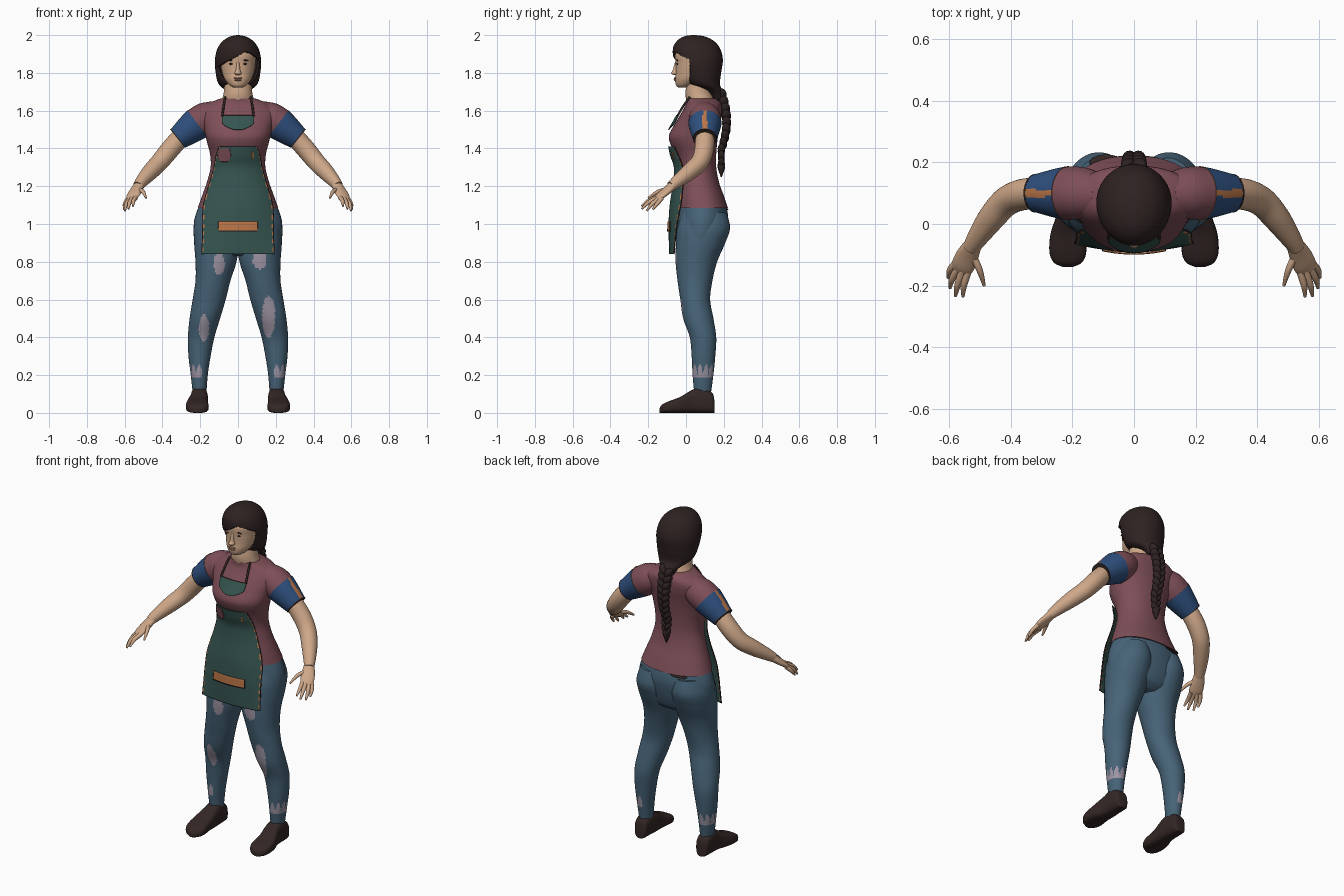
import bpy, bmesh, math
from mathutils import Vector

if "Cube" in bpy.data.objects:
    bpy.data.objects.remove(bpy.data.objects["Cube"])


def material(name, rgb):
    m = bpy.data.materials.new(name)
    m.use_nodes = True
    m.diffuse_color = (*rgb, 1)
    m.node_tree.nodes["Principled BSDF"].inputs["Base Color"].default_value = (*rgb, 1)
    return m


HAIR = material("dark hair", (.028, .016, .016))
SKIN = material("skin", (.62, .39, .25))
SHIRT = material("maroon cloth", (.21, .078, .097))
BLUE = material("blue sleeve", (.028, .08, .21))
JEANS = material("denim", (.062, .125, .185))
WORN = material("worn denim", (.34, .3, .37))
APRON = material("green apron", (.036, .09, .08))
ORANGE = material("orange trim", (.5, .18, .065))
SHOE = material("shoe leather", (.033, .02, .018))
LIP = material("lips", (.4, .2, .14))


def finish(name, bm, *mats):
    bmesh.ops.recalc_face_normals(bm, faces=bm.faces)
    me = bpy.data.meshes.new(name)
    bm.to_mesh(me)
    bm.free()
    for m in mats:
        me.materials.append(m)
    ob = bpy.data.objects.new(name, me)
    bpy.context.collection.objects.link(ob)
    return ob


def spline(rows, steps):
    """Smooth interpolation through rows of vectors."""
    out = []
    for i in range(len(rows) - 1):
        quad = [rows[max(i - 1, 0)], rows[i], rows[i + 1], rows[min(i + 2, len(rows) - 1)]]
        for s in range(steps):
            t = s / steps
            out.append([b + (c - a) * (t / 2) + (a * 2 - b * 5 + c * 4 - d) * (t * t / 2)
                        + (b * 3 - a - c * 3 + d) * (t ** 3 / 2) for a, b, c, d in zip(*quad)])
    return out + [rows[-1]]


def loft(name, rings, *mats, n=32, steps=5, e=1.0):
    """Skin over rings, each a centre and two half-axes."""
    bm = bmesh.new()
    power = lambda v: math.copysign(abs(v) ** e, v)
    loops = []
    for c, u, v in spline(rings, steps):
        angles = [2 * math.pi * k / n for k in range(n)]
        loops.append([bm.verts.new(c + u * power(math.cos(a)) + v * power(math.sin(a))) for a in angles])
    for a, b in zip(loops, loops[1:]):
        for k in range(n):
            bm.faces.new((a[k], a[(k + 1) % n], b[(k + 1) % n], b[k]))
    bm.faces.new(loops[0])
    bm.faces.new(loops[-1])
    return finish(name, bm, *mats)


def level(z, x0, x1, yf, yb):
    return [Vector(((x0 + x1) / 2, (yf + yb) / 2, z)), Vector(((x1 - x0) / 2, 0, 0)), Vector((0, (yb - yf) / 2, 0))]


def stack(name, rows, *mats, **kw):
    return loft(name, [level(z, -r, r, yf, yb) for z, r, yf, yb in rows], *mats, **kw)


def tube(name, pts, *mats, side=(.8, .55, 0), **kw):
    """Limb through points of x, y, z, width and optional thickness."""
    c = [Vector(p[:3]) for p in pts]
    rings = []
    for i, p in enumerate(pts):
        t = (c[min(i + 1, len(c) - 1)] - c[max(i - 1, 0)]).normalized()
        u = Vector(side)
        u = (u - t * u.dot(t)).normalized()
        rings.append([c[i], u * p[3], t.cross(u) * p[-1]])
    return loft(name, rings, *mats, **kw)


def blob(name, loc, scale, mat, turn=0):
    bpy.ops.mesh.primitive_uv_sphere_add(segments=20, ring_count=12, location=loc, rotation=(0, turn, 0))
    ob = bpy.context.object
    ob.name, ob.scale = name, scale
    ob.data.materials.append(mat)
    return ob


def sheet(name, rows, mats, cols, rule=None, steps=6, thick=.005, middle=0):
    """Cloth bent round the body; rows give z, half width, front y and bend radius."""
    bm = bmesh.new()
    grid = []
    for (r,) in spline([[Vector(row)] for row in rows], steps):
        z, w, yf, rx = r
        grid.append([bm.verts.new((middle + w * t, .06 - (.06 - yf) * math.sqrt(1 - ((middle + w * t) / rx) ** 2), z))
                     for t in cols])
    for j in range(len(grid) - 1):
        for k in range(len(cols) - 1):
            f = bm.faces.new((grid[j][k], grid[j][k + 1], grid[j + 1][k + 1], grid[j + 1][k]))
            if rule:
                f.material_index = rule(j, abs(cols[k] + cols[k + 1]) / 2)
    ob = finish(name, bm, *mats)
    m = ob.modifiers.new("thickness", "SOLIDIFY")
    m.thickness, m.offset = thick, 0
    return ob


# Shirt and hips
stack("shirt", [(1.085, .213, -.045, .222), (1.15, .19, -.045, .2), (1.22, .165, -.04, .175),
                (1.3, .145, -.04, .16), (1.37, .148, -.058, .16), (1.43, .163, -.085, .165),
                (1.47, .173, -.09, .17), (1.52, .185, -.065, .178), (1.57, .2, -.035, .187),
                (1.61, .195, -.012, .19), (1.64, .155, 0, .185), (1.665, .09, .0, .16)], SHIRT, n=48, e=.92)
stack("hips", [(.83, .12, 0, .14), (.86, .205, -.045, .18), (.92, .232, -.053, .205),
               (1, .234, -.05, .222), (1.05, .224, -.045, .222), (1.1, .205, -.04, .212)], JEANS, n=48)
blob("waistband_gap", (-.09, .2, 1.078), (.055, .026, .005), SHOE)

# Legs with worn patches, then shoes
worn_spots = [(-.18, .45, .028, .07), (.162, .51, .034, .11), (-.1, .79, .03, .06), (.115, .81, .036, .05)]
leg_rows = [(.09, .168, .238, .045, .13), (.2, .16, .25, .035, .145), (.3, .145, .262, .03, .155),
            (.4, .125, .265, .02, .16), (.5, .095, .256, -.015, .145), (.6, .065, .24, -.03, .128),
            (.7, .04, .225, -.045, .14), (.8, .008, .225, -.055, .165), (.9, -.006, .232, -.053, .208),
            (.98, 0, .228, -.045, .233), (1.06, .02, .2, -.02, .215)]
shoe_rows = [(.152, .02, .04), (.14, .038, .105), (.08, .044, .135), (.03, .047, .12), (-.03, .056, .085),
             (-.09, .06, .062), (-.125, .046, .045), (-.14, .015, .025)]
for s, tag in ((1, "left"), (-1, "right")):
    leg = loft(tag + "_trouser_leg", [level(z, s * a, s * b, yf, yb) for z, a, b, yf, yb in leg_rows],
               JEANS, WORN, n=64, steps=9)
    for f in leg.data.polygons:
        x, y, z = f.center
        spot = f.normal.y < -.15 and any(((x - a) / c) ** 2 + ((z - b) / d) ** 2 < 1 for a, b, c, d in worn_spots)
        around = math.atan2(y - .09, x - s * .205)
        fray = f.normal.x * s > -.3 and .19 < z < .2 + .06 * abs(math.sin(around * 5))
        f.material_index = int(spot or fray)
    loft(tag + "_shoe", [[Vector((s * (.205 + .01 * (y < 0)), y, h / 2)), Vector((w, 0, 0)), Vector((0, 0, h / 2))]
                         for y, w, h in shoe_rows], SHOE, e=.65)

# Arms, sleeves and hands
fingers = [((.54, -.155, 1.142), (.553, -.2, 1.122), (.556, -.236, 1.095)),
           ((.557, -.15, 1.14), (.574, -.2, 1.113), (.58, -.234, 1.08)),
           ((.57, -.14, 1.137), (.592, -.18, 1.105), (.598, -.208, 1.07)),
           ((.58, -.128, 1.137), (.599, -.152, 1.108), (.604, -.175, 1.078)),
           ((.528, -.095, 1.185), (.502, -.15, 1.17), (.487, -.2, 1.138))]


def limb(name, pts, s, *mats, **kw):
    return tube(name, [(s * p[0], *p[1:]) for p in pts], *mats, side=(s * .8, .55, 0), **kw)


for s, tag in ((1, "left"), (-1, "right")):
    limb(tag + "_shoulder", [(.11, .095, 1.585, .07), (.17, .1, 1.56, .085), (.222, .1, 1.527, .086)], s, SHIRT)
    sleeve = limb(tag + "_sleeve", [(.215, .1, 1.532, .088), (.26, .1, 1.498, .078), (.318, .1, 1.453, .062)],
                  s, BLUE, ORANGE, n=60, steps=8)
    for f in sleeve.data.polygons:
        f.material_index = int(abs(f.center.y - .1) < .012 and f.normal.z > .1)
    limb(tag + "_sleeve_hem", [(.315, .1, 1.456, .063), (.32, .1, 1.452, .063)], s, SHOE)
    limb(tag + "_arm", [(.29, .1, 1.475, .05), (.36, .096, 1.395, .051), (.415, .073, 1.328, .048),
                        (.463, .02, 1.278, .044), (.508, -.043, 1.228, .034), (.53, -.078, 1.2, .027)], s, SKIN)
    limb(tag + "_palm", [(.52, -.062, 1.212, .027, .024), (.54, -.1, 1.178, .036, .02),
                         (.556, -.135, 1.15, .038, .016), (.564, -.155, 1.134, .03, .01)], s, SKIN)
    for i, f in enumerate(fingers):
        limb(f"{tag}_digit_{i + 1}", [(*p, r) for p, r in zip(f, (.0125, .0105, .005))], s, SKIN, n=12)

# Apron with stitched edges, bib, straps and pocket
cols = [-1, -.975, -.94] + [i / 10 for i in range(-9, 10)] + [.94, .975, 1]
edge = lambda j, t: 2 if t > .975 else (1 if .94 < t and j % 4 < 2 else 0)
sheet("apron_skirt", [(1.41, .1, -.092, .17), (1.36, .117, -.08, .165), (1.3, .128, -.062, .165),
                      (1.22, .15, -.066, .185), (1.1, .184, -.084, .23), (1, .188, -.09, .265),
                      (.92, .19, -.089, .3), (.84, .194, -.087, .35)], (APRON, ORANGE, SHOE), cols, edge, steps=8)
sheet("apron_bib", [(1.575, .084, -.05, .2), (1.535, .083, -.072, .2), (1.515, .06, -.084, .2),
                    (1.498, .02, -.093, .2)], (APRON, SHOE), cols, lambda j, t: int(j == 0))
sheet("apron_pocket", [(1.012, .104, -.096, .265), (.96, .104, -.097, .28)], (ORANGE, SHOE), cols,
      lambda j, t: int(j == 5 or t > .975))
sheet("apron_patch", [(1.4, .026, -.096, .17), (1.36, .034, -.085, .165), (1.33, .02, -.075, .165)],
      (SHIRT,), cols, middle=-.072)
sheet("apron_stitch", [(1.38, .004, -.09, .168), (1.345, .004, -.08, .165)], (ORANGE,), cols, middle=.076)
for s, tag in ((1, "left"), (-1, "right")):
    limb(tag + "_apron_strap", [(.083, -.045, 1.572, .006), (.076, -.014, 1.625, .006), (.068, .02, 1.672, .006)],
         s, SHOE, n=10)

# Neck, head and face
stack("neck", [(1.6, .09, .01, .16), (1.66, .083, 0, .148), (1.7, .075, -.003, .135), (1.77, .07, .01, .13)], SKIN)
stack("head", [(1.722, .022, -.04, 0), (1.735, .046, -.053, .04), (1.765, .07, -.058, .09),
               (1.8, .084, -.055, .13), (1.85, .092, -.055, .15), (1.9, .092, -.056, .15),
               (1.95, .065, -.02, .12)], SKIN, n=48)
stack("nose", [(1.788, .009, -.06, -.045), (1.797, .018, -.079, -.04), (1.815, .012, -.07, -.04),
               (1.85, .008, -.06, -.04), (1.865, .004, -.054, -.04)], SKIN, n=20)
blob("upper_lip", (0, -.056, 1.772), (.024, .008, .005), LIP)
blob("lower_lip", (0, -.056, 1.763), (.02, .009, .006), LIP)
for s, tag in ((1, "left"), (-1, "right")):
    blob(tag + "_eye", (s * .035, -.046, 1.848), (.014, .004, .005), HAIR, s * .1)
    blob(tag + "_eyebrow", (s * .036, -.047, 1.867), (.021, .005, .004), HAIR, s * .1)

# Hair shell opened around the face
hair = stack("hair", [(1.66, .035, .14, .2), (1.7, .058, .11, .197), (1.74, .102, .015, .18),
                      (1.8, .118, -.03, .186), (1.87, .122, -.064, .195), (1.93, .108, -.069, .18),
                      (1.97, .079, -.047, .146), (1.993, .04, -.01, .098), (2, .006, .03, .05)],
             HAIR, n=128, steps=12)
fringe = [(-.13, 1.82), (-.06, 1.86), (.0, 1.89), (.035, 1.912), (.07, 1.905), (.13, 1.86)]


def fringe_height(x):
    for (a, za), (b, zb) in zip(fringe, fringe[1:]):
        if a <= x <= b:
            return za + (zb - za) * (x - a) / (b - a)
    return 0


bm = bmesh.new()
bm.from_mesh(hair.data)
gone = []
for f in bm.faces:
    c = f.calc_center_median()
    if c.y < .02 and c.z < fringe_height(c.x):
        gone.append(f)
bmesh.ops.delete(bm, geom=gone, context="FACES")
bm.to_mesh(hair.data)
bm.free()
shell = hair.modifiers.new("thickness", "SOLIDIFY")
shell.thickness = .014

# Braid of paired, tilted locks and a tapering tuft
for i in range(11):
    t = i / 10
    z, y, r = 1.68 - .36 * t, .187 + .028 * math.sin(math.pi * min(t * 1.25, 1)), .031 - .012 * t
    for s in (-1, 1):
        blob(f"braid_lock_{i + 1}_{'left' if s > 0 else 'right'}", (s * r * .55, y, z + s * .006),
             (r * .75, r * .9, .034 - .006 * t), HAIR, s * .5)
tube("braid_tuft", [(0, .187, 1.33, .016), (0, .187, 1.3, .02), (0, .187, 1.25, .003)], HAIR, side=(1, 0, 0), n=12)

# Smooth shading with sharp creases kept
bpy.ops.object.select_all(action="DESELECT")
for ob in bpy.context.scene.objects:
    if ob.type == "MESH":
        ob.select_set(True)
        bpy.context.view_layer.objects.active = ob
bpy.ops.object.shade_smooth_by_angle(angle=math.radians(45))
